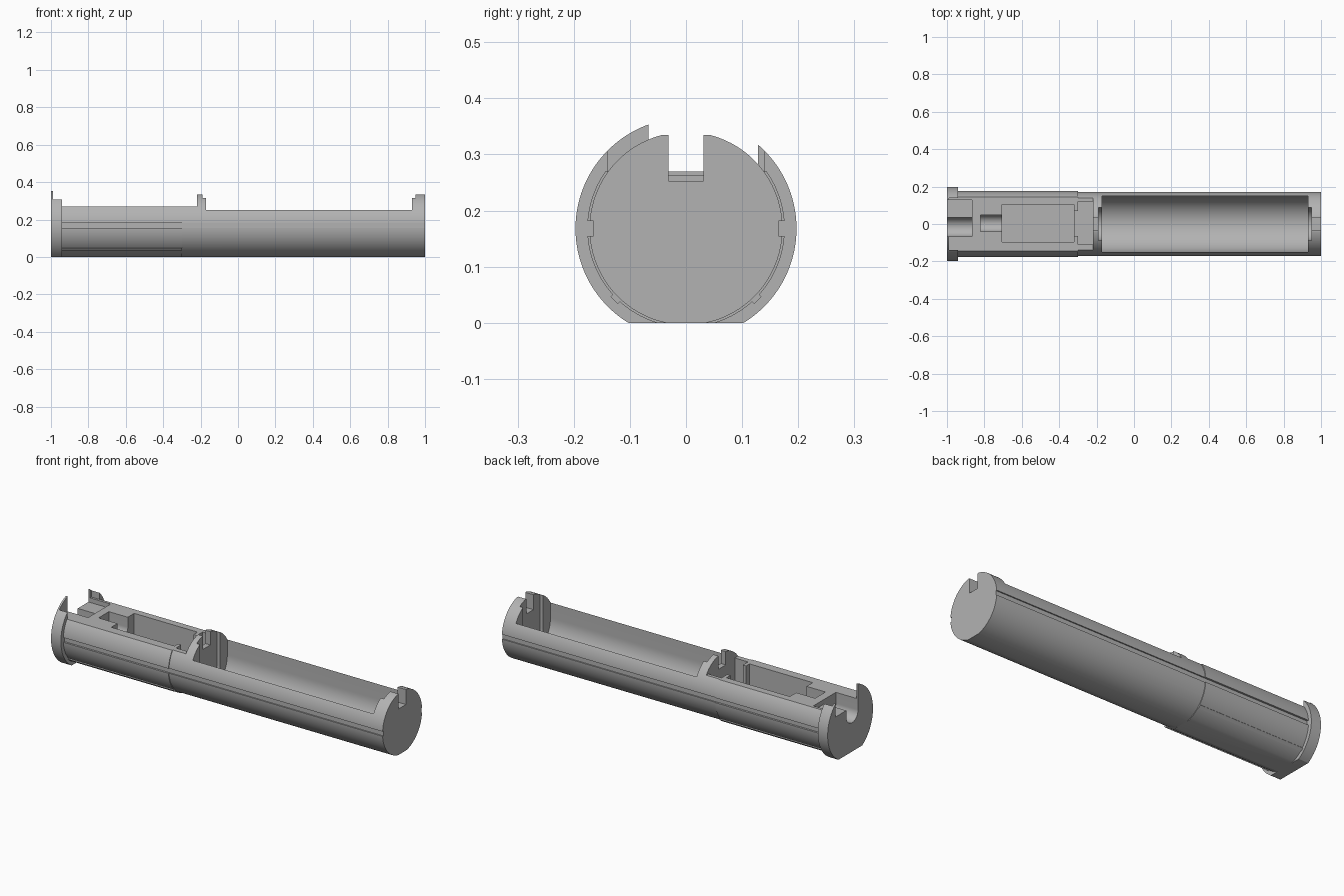
import bpy, bmesh, math

cube = bpy.data.objects.get("Cube")
if cube:
    bpy.data.objects.remove(cube, do_unlink=True)

AXIS = 0.168      # height of the tube axis
BARREL_R, SLEEVE_R, FLANGE_R = 0.172, 0.176, 0.197

grey = bpy.data.materials.new("plain_grey")
grey.use_nodes = True
COLOR = (0.45, 0.45, 0.45, 1)
grey.diffuse_color = COLOR
grey.node_tree.nodes["Principled BSDF"].inputs["Base Color"].default_value = COLOR


def prism(name, x0, x1, outline):
    """Extrude a (y, z) outline along x."""
    bm = bmesh.new()
    face = bm.faces.new([bm.verts.new((x0, y, z)) for y, z in outline])
    ext = bmesh.ops.extrude_face_region(bm, geom=[face])
    verts = [v for v in ext["geom"] if isinstance(v, bmesh.types.BMVert)]
    bmesh.ops.translate(bm, vec=(x1 - x0, 0, 0), verts=verts)
    bmesh.ops.recalc_face_normals(bm, faces=bm.faces)
    mesh = bpy.data.meshes.new(name)
    bm.to_mesh(mesh)
    bm.free()
    mesh.materials.append(grey)
    obj = bpy.data.objects.new(name, mesh)
    bpy.context.collection.objects.link(obj)
    return obj


def box(name, x0, x1, y0, y1, z0, z1=0.5):
    return prism(name, x0, x1, [(y0, z0), (y1, z0), (y1, z1), (y0, z1)])


def flat_disc(name, x0, x1, r):
    """Round section with a flat underside at z = 0."""
    start = math.acos(AXIS / r)
    n = 96
    angles = [start + (2 * math.pi - 2 * start) * i / n for i in range(n + 1)]
    return prism(name, x0, x1, [(r * math.sin(a), AXIS - r * math.cos(a)) for a in angles])


def u_channel(name, x0, x1, y, z, r, top=0.5):
    """Half-round floor with upright sides."""
    arc = [(y + r * math.cos(a), z + r * math.sin(a))
           for a in (math.pi + math.pi * i / 40 for i in range(41))]
    return prism(name, x0, x1, arc + [(y + r, top), (y - r, top)])


def combine(target, tool, operation):
    mod = target.modifiers.new("combine", "BOOLEAN")
    mod.operation = operation
    mod.solver = "EXACT"
    mod.object = tool
    bpy.context.view_layer.update()
    graph = bpy.context.evaluated_depsgraph_get()
    result = bpy.data.meshes.new_from_object(target.evaluated_get(graph))
    target.modifiers.clear()
    target.data = result
    bpy.data.objects.remove(tool, do_unlink=True)


# Tube: long barrel, slightly wider sleeve and end flange
body = flat_disc("tube_body", -0.35, 1.0, BARREL_R)
combine(body, flat_disc("sleeve", -0.97, -0.3, SLEEVE_R), "UNION")
combine(body, flat_disc("flange", -1.0, -0.94, FLANGE_R), "UNION")

# Lower guide ribs on the sleeve
for side in (-1, 1):
    c = math.sqrt(0.5)
    rib = [(side * (r * c + t * c), AXIS - r * c + t * c)
           for r, t in ((0.16, -0.009), (0.181, -0.009), (0.181, 0.009), (0.16, 0.009))]
    combine(body, prism("rib", -0.95, -0.3, rib), "UNION")

cutters = [
    # Stepped top line
    box("bay_top", -0.17, 0.93, -0.3, 0.3, 0.259),
    box("mid_step", -0.19, -0.165, -0.3, 0.3, 0.315),
    box("end_step", 0.925, 0.95, -0.3, 0.3, 0.315),
    box("mid_wall_top", -0.22, -0.18, -0.3, 0.3, 0.335),
    box("end_wall_top", 0.94, 1.1, -0.3, 0.3, 0.335),
    box("deck_top", -0.94, -0.22, -0.3, 0.3, 0.27),
    box("flange_top", -0.99, -0.93, -0.14, 0.14, 0.27),
    box("end_plate_gap", -1.1, -0.985, -0.067, 0.128, 0.27),
    # Long bay with end recesses and wall slots
    u_channel("bay", -0.17, 0.93, 0, AXIS, 0.15),
    u_channel("bay_recess", -0.19, 0.95, 0, 0.13, 0.087),
    box("end_slot", 0.94, 1.1, -0.031, 0.031, 0.253),
    box("mid_slot", -0.225, -0.18, -0.031, 0.031, 0.262),
    # Deck pockets
    box("main_pocket", -0.705, -0.32, -0.095, 0.105, 0.1),
    box("neck_pocket", -0.325, -0.295, -0.065, 0.07, 0.12),
    box("cross_pocket", -0.30, -0.22, -0.11, 0.12, 0.12),
    u_channel("wire_channel", -0.82, -0.70, 0.004, 0.215, 0.045),
    # Open end: round-bottomed outlet beside a shallow shelf
    u_channel("outlet", -1.1, -0.865, -0.016, 0.21, 0.051),
    box("outlet_shelf", -1.1, -0.865, 0.0, 0.128, 0.245),
]
# Side grooves along the tube
for s in (-1, 1):
    cutters.append(box("groove", -0.94, 1.1, min(s * 0.165, s * 0.19),
                       max(s * 0.165, s * 0.19), 0.155, 0.181))
for tool in cutters:
    combine(body, tool, "DIFFERENCE")

# Smooth round walls, crisp edges
bpy.ops.object.select_all(action="DESELECT")
body.select_set(True)
bpy.context.view_layer.objects.active = body
bpy.ops.object.shade_smooth_by_angle(angle=math.radians(25))
